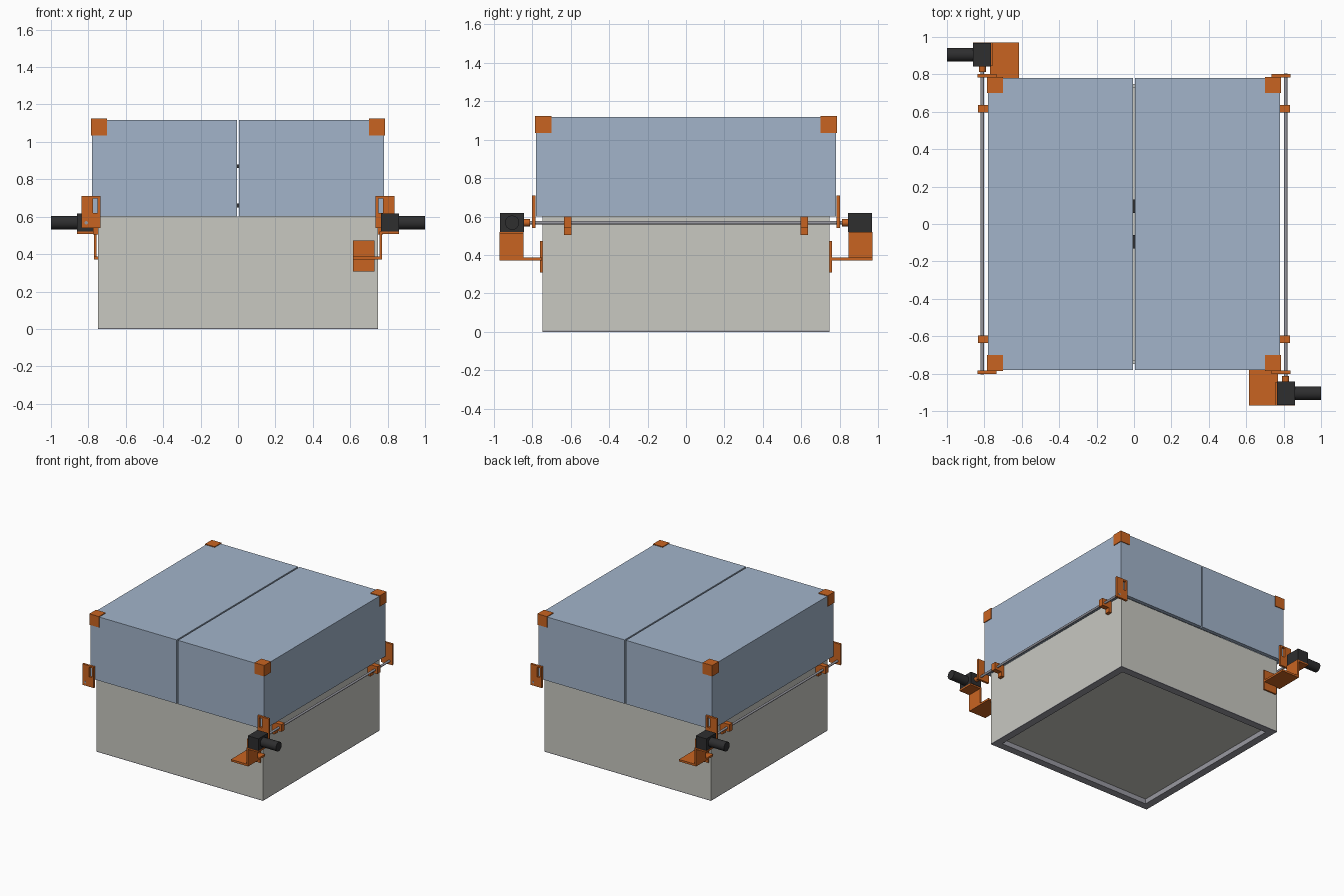
import bpy, bmesh, math
from mathutils import Matrix, Vector

old = bpy.data.objects.get("Cube")
if old:
    bpy.data.objects.remove(old, do_unlink=True)


def material(name, r, g, b):
    """Flat material from 0-255 display values."""
    lin = [((c / 255 + 0.055) / 1.055) ** 2.4 for c in (r, g, b)] + [1]
    m = bpy.data.materials.new(name)
    m.use_nodes = True
    m.diffuse_color = lin
    m.node_tree.nodes["Principled BSDF"].inputs["Base Color"].default_value = lin
    return m


BLUE = material("pale_blue", 162, 180, 202)
BEIGE = material("warm_grey", 200, 200, 193)
ORANGE = material("orange", 201, 100, 33)
BLACK = material("charcoal", 46, 46, 47)
STEEL = material("steel_grey", 152, 152, 160)


def finish(name, bm, mat):
    me = bpy.data.meshes.new(name)
    bm.to_mesh(me)
    bm.free()
    me.materials.append(mat)
    ob = bpy.data.objects.new(name, me)
    bpy.context.collection.objects.link(ob)
    return ob


def box(name, mat, x, y, z, opened=(), thick=0):
    """Box from ranges; faces whose normal is in 'opened' are removed, walls thickened inward."""
    lo, hi = (Vector([f(r) for r in (x, y, z)]) for f in (min, max))
    bm = bmesh.new()
    bmesh.ops.create_cube(bm, size=1)
    for v in bm.verts:
        v.co = Vector([(a + b) / 2 + c * (b - a) for a, b, c in zip(lo, hi, v.co)])
    bm.normal_update()
    gone = [f for f in bm.faces if any(f.normal.dot(Vector(d)) > 0.9 for d in opened)]
    if gone:
        bmesh.ops.delete(bm, geom=gone, context='FACES')
    ob = finish(name, bm, mat)
    if thick:
        mod = ob.modifiers.new("walls", 'SOLIDIFY')
        mod.thickness = thick
        mod.offset = -1
        mod.use_even_offset = True
    return ob


def cylinder(name, mat, radius, start, end, sides=24):
    a, b = Vector(start), Vector(end)
    bm = bmesh.new()
    bmesh.ops.create_cone(bm, cap_ends=True, segments=sides, radius1=radius,
                          radius2=radius, depth=(b - a).length)
    turn = (b - a).to_track_quat('Z', 'Y').to_matrix().to_4x4()
    bm.transform(Matrix.Translation((a + b) / 2) @ turn)
    for f in bm.faces:
        f.smooth = len(f.verts) == 4
    for e in bm.edges:
        e.smooth = all(len(f.verts) == 4 for f in e.link_faces)
    return finish(name, bm, mat)


def slotted_plate(name, mat, outer, slot, y, half):
    """Upright plate in the xz plane with a rectangular slot."""
    cu = bpy.data.curves.new(name, 'CURVE')
    cu.dimensions = '2D'
    cu.fill_mode = 'BOTH'
    cu.extrude = half
    for x0, x1, z0, z1 in (outer, slot):
        sp = cu.splines.new('POLY')
        sp.points.add(3)
        for p, (px, pz) in zip(sp.points, ((x0, z0), (x1, z0), (x1, z1), (x0, z1))):
            p.co = (px, pz, 0, 1)
        sp.use_cyclic_u = True
    tmp = bpy.data.objects.new(name + "_outline", cu)
    bpy.context.collection.objects.link(tmp)
    bpy.context.view_layer.update()
    dg = bpy.context.evaluated_depsgraph_get()
    me = bpy.data.meshes.new_from_object(tmp.evaluated_get(dg))
    bpy.data.objects.remove(tmp, do_unlink=True)
    bm = bmesh.new()
    bm.from_mesh(me)
    bm.transform(Matrix.Translation((0, y, 0)) @ Matrix.Rotation(math.pi / 2, 4, 'X'))
    bmesh.ops.remove_doubles(bm, verts=bm.verts, dist=1e-5)
    bmesh.ops.recalc_face_normals(bm, faces=bm.faces)
    for f in bm.faces:
        f.smooth = False
    return finish(name, bm, mat)


UP, DOWN = (0, 0, 1), (0, 0, -1)
W, D, TOP, SPLIT = 0.748, 0.78, 1.118, 0.6

# Lower box: walls, floor and the recessed frame underneath
full = (-W, W)
box("base_walls", BEIGE, full, full, (0.006, SPLIT), (UP, DOWN), 0.02)
box("base_floor", BEIGE, (-0.735, 0.735), (-0.735, 0.735), (0.04, 0.06))
box("bottom_rim", STEEL, full, full, (0, 0.006), (UP, DOWN), 0.06)
box("bottom_frame", STEEL, (-0.735, 0.735), (-0.735, 0.735), (0.003, 0.04), (UP, DOWN), 0.047)

# Two hollow cover halves with a narrow gap between them
for side, s in (("left", 1), ("right", -1)):
    box(side + "_cover", BLUE, (s * 0.006, s * D), (-D, D), (SPLIT, TOP),
        (DOWN, (-s, 0, 0)), 0.03)

# Small equipment inside, glimpsed through the gap
for end, t in (("front", -1), ("back", 1)):
    for level, z in (("lower", 0.65), ("upper", 0.86)):
        box(f"inner_{level}_{end}_bar", BLACK, (-0.1, 0.1), (t * 0.06, t * 0.13), (z, z + 0.02))
    cylinder(f"inner_{end}_post", STEEL, 0.012, (0.05, t * 0.1, 0.06), (0.05, t * 0.1, 0.87), 12)

for side, s in (("left", 1), ("right", -1)):
    for end, t in (("front", -1), ("back", 1)):
        tag = f"{end}_{side}"
        # Three-sided corner guards on the cover
        inner, edge, out = 0.7, 0.775, 0.786
        box("corner_cap_" + tag, ORANGE, (s * inner, s * out), (t * inner, t * out), (1.113, 1.124))
        box("corner_side_" + tag, ORANGE, (s * edge, s * out), (t * inner, t * out), (1.035, 1.12))
        box("corner_end_" + tag, ORANGE, (s * inner, s * out), (t * edge, t * out), (1.035, 1.12))
        # Slotted lever plates at the rod ends
        slotted_plate("lever_plate_" + tag, ORANGE, (s * 0.735, s * 0.838, 0.54, 0.71),
                      (s * 0.75, s * 0.776, 0.62, 0.697), t * 0.793, 0.009)
        # Rod guides on the base wall
        box("guide_plate_" + tag, ORANGE, (s * 0.747, s * 0.775), (t * 0.595, t * 0.635), (0.505, 0.6))
        box("guide_block_" + tag, ORANGE, (s * 0.775, s * 0.835), (t * 0.595, t * 0.635), (0.54, 0.6))

# Drive units, one at each of two opposite corners
for tag, s in (("front_left", 1), ("back_right", -1)):
    def r(a, b):
        return (s * a, s * b)

    rod_x, axis_z, motor_y = s * 0.811, 0.568, s * -0.905
    deep = r(-0.97, -0.845)
    cylinder("drive_rod_" + tag, STEEL, 0.009, (rod_x, s * -0.84, axis_z),
             (rod_x, s * 0.805, axis_z), 16)
    cylinder("coupling_" + tag, ORANGE, 0.019, (rod_x, s * -0.845, axis_z),
             (rod_x, s * -0.812, axis_z))
    box("gearbox_" + tag, BLACK, r(0.765, 0.86), r(-0.967, -0.842), (0.52, 0.617))
    cylinder("motor_" + tag, BLACK, 0.037, (s * 0.86, motor_y, axis_z), (s, motor_y, axis_z), 32)
    # Stepped bracket carrying the motor
    box("mount_wall_plate_" + tag, ORANGE, r(0.615, 0.73), r(-0.76, -0.745), (0.308, 0.472))
    box("mount_shelf_" + tag, ORANGE, r(0.615, 0.77), r(-0.97, -0.75), (0.37, 0.386))
    box("mount_riser_" + tag, ORANGE, r(0.756, 0.77), deep, (0.37, 0.52))
    box("mount_top_" + tag, ORANGE, r(0.756, 0.862), deep, (0.508, 0.52))
